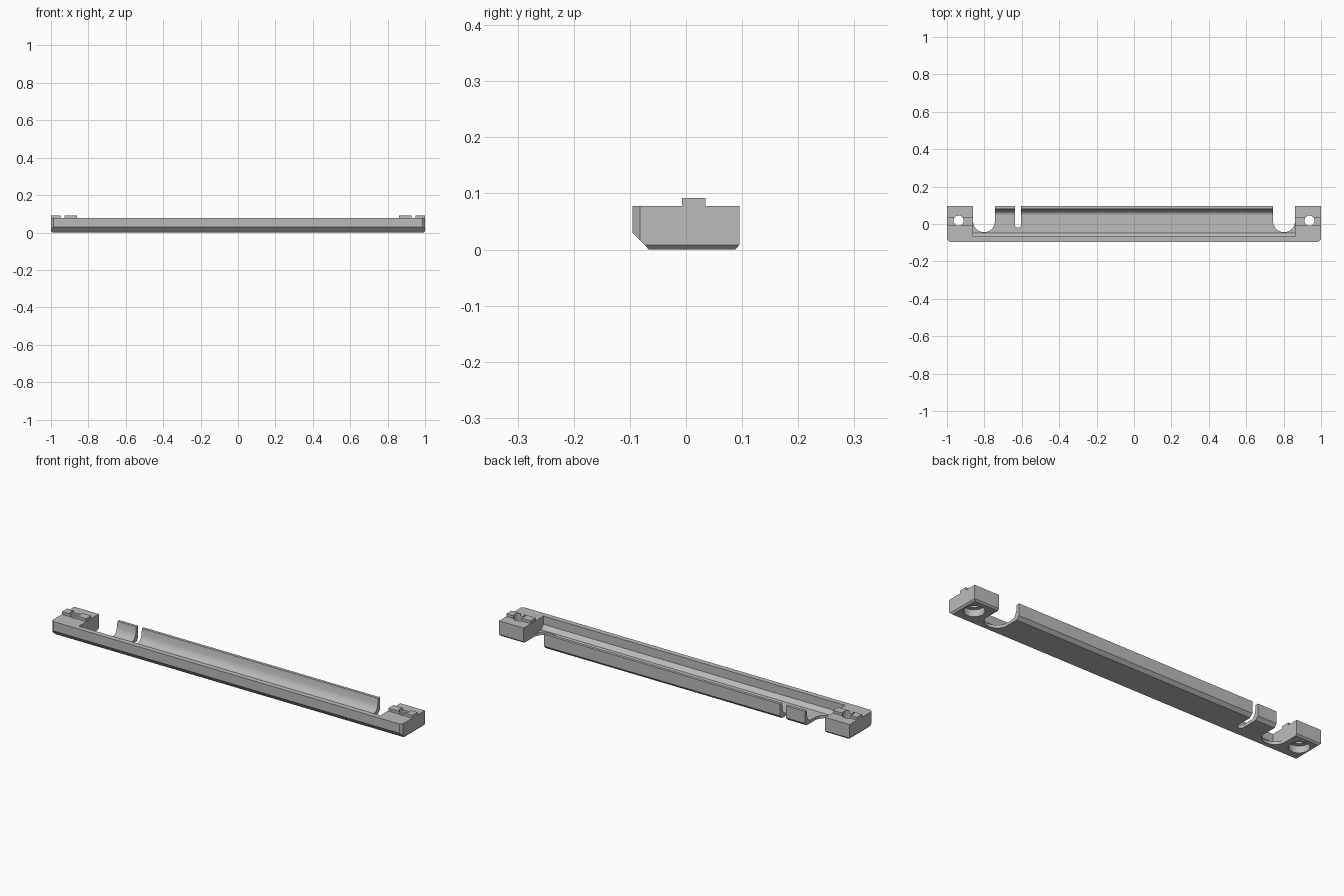
import bpy, bmesh, math
from mathutils import Vector

if "Cube" in bpy.data.objects:
    bpy.data.objects.remove(bpy.data.objects["Cube"], do_unlink=True)

grey = bpy.data.materials.new("matt grey")
grey.use_nodes = True
colour = (0.5, 0.5, 0.5, 1)
grey.diffuse_color = colour
grey.node_tree.nodes["Principled BSDF"].inputs["Base Color"].default_value = colour


def prism(name, points, step, planes=()):
    """Extrude an outline along step, then trim by chamfer planes."""
    bm = bmesh.new()
    face = bm.faces.new([bm.verts.new(p) for p in points])
    ext = bmesh.ops.extrude_face_region(bm, geom=[face])
    verts = [v for v in ext["geom"] if isinstance(v, bmesh.types.BMVert)]
    bmesh.ops.translate(bm, verts=verts, vec=step)
    for point, normal in planes:
        bmesh.ops.bisect_plane(bm, geom=bm.verts[:] + bm.edges[:] + bm.faces[:],
                               plane_co=point, plane_no=normal, clear_outer=True)
        bmesh.ops.holes_fill(bm, edges=[e for e in bm.edges if e.is_boundary])
    bmesh.ops.recalc_face_normals(bm, faces=bm.faces[:])
    mesh = bpy.data.meshes.new(name)
    bm.to_mesh(mesh)
    bm.free()
    mesh.materials.append(grey)
    obj = bpy.data.objects.new(name, mesh)
    bpy.context.collection.objects.link(obj)
    return obj


def along_x(name, profile, half, planes=()):
    return prism(name, [(-half, y, z) for y, z in profile], Vector((2 * half, 0, 0)), planes)


def disc(name, x, y, r, z0, z1):
    ring = [(x + r * math.cos(math.tau * i / 40), y + r * math.sin(math.tau * i / 40), z0)
            for i in range(40)]
    return prism(name, ring, Vector((0, 0, z1 - z0)))


def notch(name, x, y, r):
    """Vertical slot with a round end, open to the back."""
    arc = [math.pi + math.pi * i / 24 for i in range(25)]
    pts = [(x + r * math.cos(a), y + r * math.sin(a), -0.1) for a in arc]
    pts += [(x + r, 0.2, -0.1), (x - r, 0.2, -0.1)]
    return prism(name, pts, Vector((0, 0, 0.3)))


def apply_boolean(obj, other, operation="DIFFERENCE"):
    mod = obj.modifiers.new("join", "BOOLEAN")
    mod.operation, mod.solver, mod.object = operation, "EXACT", other
    bpy.context.view_layer.objects.active = obj
    bpy.ops.object.modifier_apply(modifier=mod.name)
    bpy.data.objects.remove(other, do_unlink=True)


# Main bar with chamfered end corners and lower end edges
trims = []
for s in (-1, 1):
    trims.append(((s, -0.082, 0), (s, -1, 0)))
    trims.append(((s, 0, 0.008), (s, 0, -1)))
outline = [(-0.095, 0.078), (-0.095, 0.03), (-0.066, 0), (0.088, 0),
           (0.095, 0.008), (0.095, 0.078)]
body = along_x("mounting_tray", outline, 1, trims)

# Raised ribs on the end blocks
for s in (-1, 1):
    rib = [(s * 0.862, -0.007, 0.07), (s, -0.007, 0.07),
           (s, 0.035, 0.07), (s * 0.862, 0.035, 0.07)]
    apply_boolean(body, prism("rib", rib, Vector((0, 0, 0.022))), "UNION")

# Long channel and the sloped underside of the back wall
channel = [(-0.068, 0.15), (-0.068, 0.035), (-0.048, 0.015), (0.05, 0.015),
           (0.062, 0.02), (0.07, 0.03), (0.076, 0.046), (0.08, 0.078), (0.08, 0.15)]
apply_boolean(body, along_x("channel", channel, 0.86))
apply_boolean(body, along_x("wall_chamfer", [(0.07, -0.009), (0.104, 0.025), (0.12, -0.009)], 0.86))

# Round-ended openings, narrow slot and counterbored screw holes
for s in (-1, 1):
    apply_boolean(body, notch("opening", s * 0.802, 0.014, 0.058))
    apply_boolean(body, disc("screw_hole", s * 0.938, 0.018, 0.027, -0.1, 0.2))
    apply_boolean(body, disc("counterbore", s * 0.938, 0.018, 0.048, -0.1, 0.035))
apply_boolean(body, notch("slot", -0.62, -0.004, 0.016))

bpy.ops.object.select_all(action="DESELECT")
body.select_set(True)
bpy.context.view_layer.objects.active = body
bpy.ops.object.shade_smooth_by_angle(angle=math.radians(20))
